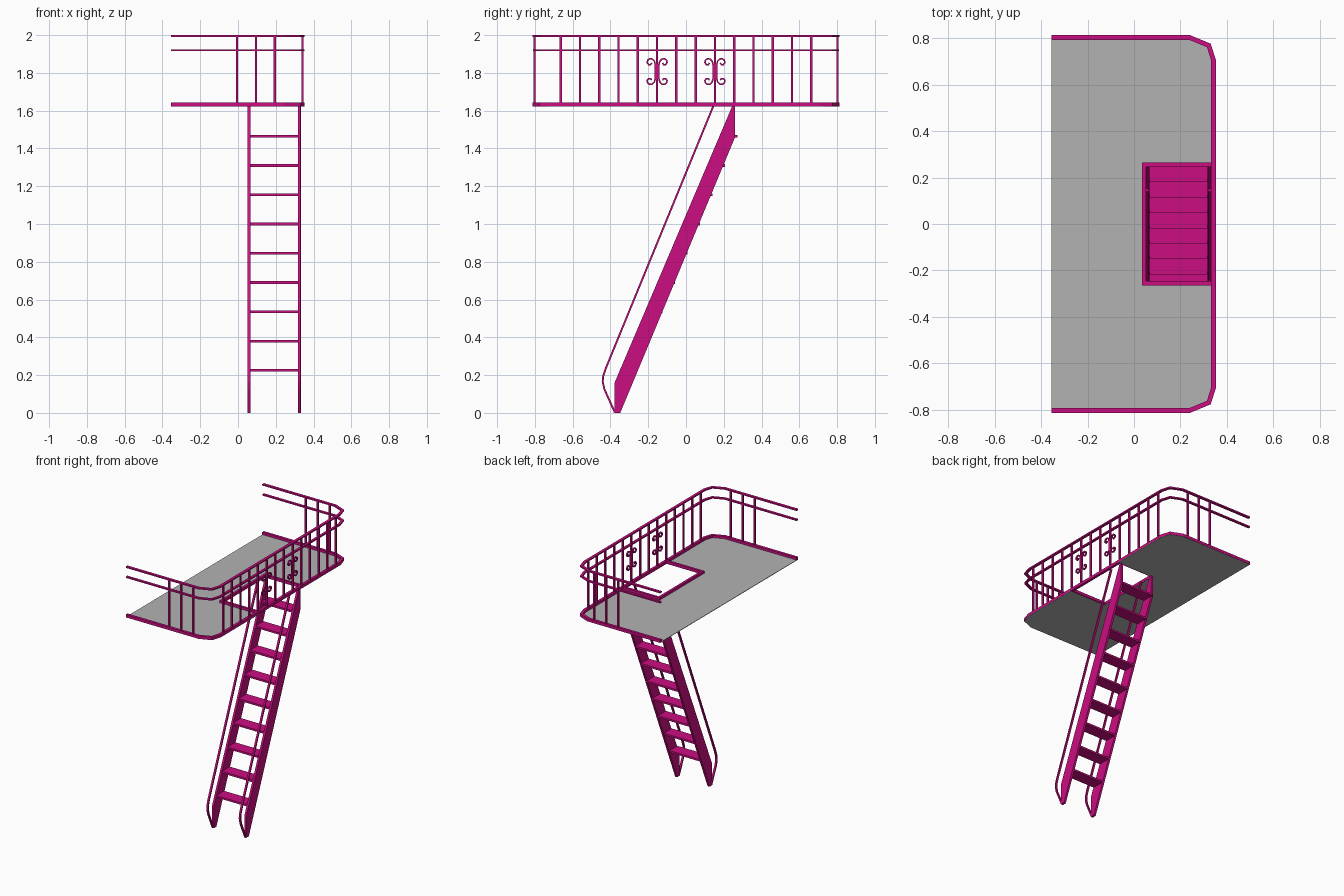
import bpy
from mathutils import Vector

cube = bpy.data.objects.get("Cube")
if cube:
    bpy.data.objects.remove(cube, do_unlink=True)


def material(name, rgb):
    m = bpy.data.materials.new(name)
    m.use_nodes = True
    m.diffuse_color = (*rgb, 1)
    m.node_tree.nodes["Principled BSDF"].inputs["Base Color"].default_value = (*rgb, 1)
    return m


magenta = material("magenta paint", (0.60, 0.004, 0.22))
grey = material("grey floor", (0.45, 0.45, 0.45))


def place(p, axis, h):
    """Put a 2D point in the plane across the axis: yz for x, xy for z."""
    return (h, p[0], p[1]) if axis == "x" else (p[0], p[1], h)


def make(name, verts, faces, mat):
    mesh = bpy.data.meshes.new(name)
    mesh.from_pydata(verts, [], faces)
    mesh.materials.append(mat)
    ob = bpy.data.objects.new(name, mesh)
    bpy.context.collection.objects.link(ob)
    bpy.context.view_layer.objects.active = ob
    bpy.ops.object.select_all(action="DESELECT")
    ob.select_set(True)
    bpy.ops.object.mode_set(mode="EDIT")
    bpy.ops.mesh.select_all(action="SELECT")
    bpy.ops.mesh.normals_make_consistent(inside=False)
    bpy.ops.object.mode_set(mode="OBJECT")
    return ob


def prism(name, pts, axis, lo, hi, mat=magenta):
    n = len(pts)
    verts = [place(p, axis, h) for h in (lo, hi) for p in pts]
    faces = [tuple(range(n)), tuple(range(n, 2 * n))]
    faces += [(i, (i + 1) % n, n + (i + 1) % n, n + i) for i in range(n)]
    return make(name, verts, faces, mat)


def box(name, x, y, z):
    return prism(name, [(x[0], y[0]), (x[1], y[0]), (x[1], y[1]), (x[0], y[1])], "z", *z)


def band(name, path, width, axis, lo, hi):
    """Mitred rectangular bar along a flat path."""
    pts = [Vector(p) for p in path]
    verts, faces = [], []
    for i, p in enumerate(pts):
        dirs = [(b - a).normalized() for a, b in zip(pts[max(i - 1, 0):i + 1], pts[max(i - 1, 0) + 1:i + 2])]
        normals = [Vector((-d.y, d.x)) for d in dirs]
        m = sum(normals, Vector((0, 0))).normalized()
        off = m * (width / 2 / max(m.dot(normals[0]), 0.5))
        verts += [place(q, axis, h) for q, h in ((p - off, lo), (p + off, lo), (p + off, hi), (p - off, hi))]
    for i in range(len(pts) - 1):
        a = 4 * i
        faces += [(a + k, a + (k + 1) % 4, a + 4 + (k + 1) % 4, a + 4 + k) for k in range(4)]
    e = len(verts) - 4
    faces += [(0, 1, 2, 3), (e, e + 1, e + 2, e + 3)]
    return make(name, verts, faces, magenta)


def mirrored(half):
    return half + [(x, -y) for x, y in reversed(half)]


# Deck floor with a stair opening
EDGE = 0.352
outline = [(-0.355, 0.81), (0.245, 0.81), (0.33, 0.775), (EDGE, 0.706), (EDGE, 0.255), (0.05, 0.255)]
prism("deck_floor", mirrored(outline), "z", 1.621, 1.625, grey)

# Deck border and the two rails above it
rim = mirrored([(-0.355, 0.802), (0.24, 0.802), (0.322, 0.768), (0.342, 0.704)])
band("deck_border", rim, 0.02, "z", 1.622, 1.643)
band("top_rail", rim, 0.02, "z", 1.99, 2.0)
band("middle_rail", rim, 0.018, "z", 1.915, 1.925)

# Frame round the stair opening
band("opening_frame", mirrored([(0.335, 0.255), (0.043, 0.255)]), 0.018, "z", 1.622, 1.643)

# Railing posts
R = 0.006
posts = [(0.342, s * (0.051 + 0.102 * k)) for s in (-1, 1) for k in range(7)]
posts += [(x, s * 0.802) for s in (-1, 1) for x in (-0.005, 0.095, 0.195)]
for x, y in posts:
    box("railing_post", (x - R, x + R), (y - R, y + R), (1.64, 1.992))

# Back to back scrolls on two posts
curl = [(0.009, 0), (0.009, 0.035), (0.014, 0.054), (0.025, 0.066), (0.039, 0.068),
        (0.05, 0.06), (0.053, 0.047), (0.045, 0.037), (0.034, 0.037), (0.029, 0.046)]
scroll = [(a, -b) for a, b in reversed(curl)] + curl[1:]
for centre in (-0.153, 0.153):
    for side in (-1, 1):
        band("scroll", [(centre + side * a, 1.807 + b) for a, b in scroll], 0.008, "x", 0.337, 0.347)

# Stair stringers and their handrails
stringer = [(-0.378, 0), (-0.348, 0), (0.26, 1.46), (0.26, 1.625), (0.245, 1.625), (-0.378, 0.16)]
handrail = [(0.145, 1.625), (-0.425, 0.235), (-0.438, 0.195), (-0.441, 0.165), (-0.432, 0.125), (-0.377, 0.003)]
for side, x in (("right", 0.058), ("left", 0.325)):
    prism(side + "_stringer", stringer, "x", x - 0.008, x + 0.008)
    band(side + "_handrail", handrail, 0.01, "x", x - 0.007, x + 0.007)

# Stair treads
for k in range(9):
    z = 0.225 + 0.155 * k
    front = -0.35 + 0.0663 * k
    box("tread", (0.06, 0.323), (front, front + 0.092), (z - 0.007, z + 0.007))
